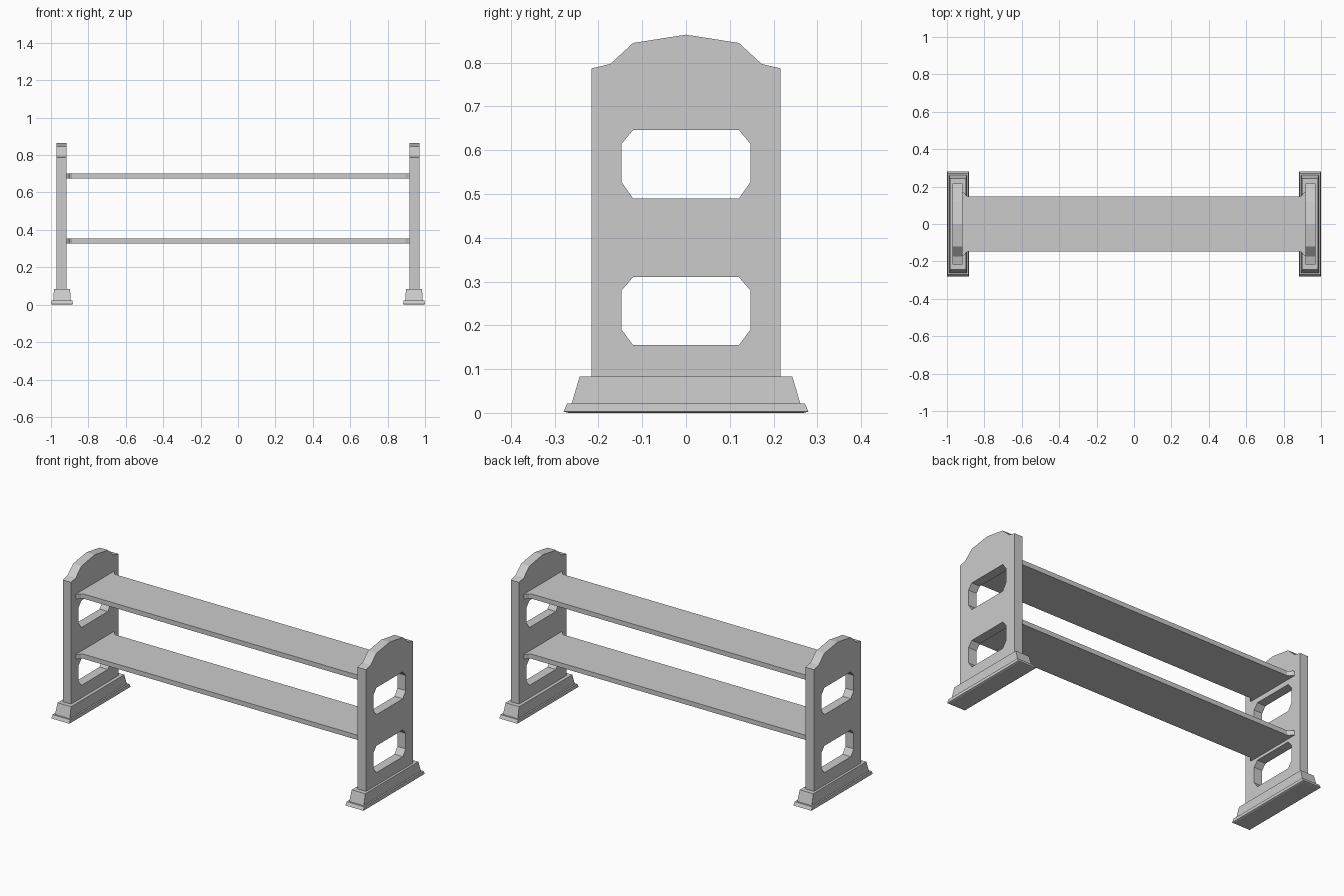
import bpy, bmesh
from mathutils import Vector

if "Cube" in bpy.data.objects:
    bpy.data.objects.remove(bpy.data.objects["Cube"])


def finish(bm, name, mirror=False):
    bmesh.ops.recalc_face_normals(bm, faces=bm.faces)
    mesh = bpy.data.meshes.new(name)
    bm.to_mesh(mesh)
    bm.free()
    ob = bpy.data.objects.new(name, mesh)
    bpy.context.collection.objects.link(ob)
    if mirror:
        mod = ob.modifiers.new("mirror", 'MIRROR')
        mod.use_axis = (True, False, False)
        mod.use_mirror_merge = False
    return ob


def plate(name, loops, thickness, mirror=False):
    """Flat outline (with optional holes) given thickness along a vector."""
    bm = bmesh.new()
    for pts in loops:
        vs = [bm.verts.new(p) for p in pts]
        for a, b in zip(vs, vs[1:] + vs[:1]):
            bm.edges.new((a, b))
    bmesh.ops.triangle_fill(bm, edges=bm.edges[:], use_beauty=True)
    ext = bmesh.ops.extrude_face_region(bm, geom=bm.faces[:], use_keep_orig=True)
    moved = [g for g in ext["geom"] if isinstance(g, bmesh.types.BMVert)]
    bmesh.ops.translate(bm, verts=moved, vec=Vector(thickness))
    return finish(bm, name, mirror)


# End panels: stepped crest and two chamfered openings
X_IN, X_OUT = 0.917, 0.970
right = [(0.216, 0.075), (0.216, 0.787), (0.173, 0.797), (0.121, 0.845)]
profile = right + [(0, 0.864)] + [(-y, z) for y, z in reversed(right)]


def opening(z0, z1, cut_low, cut_high):
    half = [(0.121, z0), (0.147, z0 + cut_low), (0.147, z1 - cut_high), (0.121, z1)]
    return half + [(-y, z) for y, z in reversed(half)]


outlines = [profile, opening(0.155, 0.310, 0.035, 0.030), opening(0.490, 0.646, 0.037, 0.031)]
plate("end_panel", [[(X_IN, y, z) for y, z in o] for o in outlines],
      (X_OUT - X_IN, 0, 0), mirror=True)

# Stepped plinth feet: rings of (half width, half length, height)
rings = [(0.051, 0.268, 0.0), (0.058, 0.280, 0.003), (0.056, 0.271, 0.022),
         (0.047, 0.261, 0.022), (0.043, 0.243, 0.083)]
bm = bmesh.new()
prev = None
for w, l, z in rings:
    ring = [bm.verts.new((0.941 + sx * w, sy * l, z))
            for sx, sy in ((-1, -1), (1, -1), (1, 1), (-1, 1))]
    if prev:
        for i in range(4):
            j = (i + 1) % 4
            bm.faces.new((prev[i], prev[j], ring[j], ring[i]))
    else:
        bm.faces.new(ring[::-1])
    prev = ring
bm.faces.new(prev)
finish(bm, "plinth_foot", mirror=True)

# Shelves with flared ends
corner = [(0.888, 0.147), (0.898, 0.153), (0.906, 0.166), (X_IN + 0.002, 0.174)]
end = corner + [(x, -y) for x, y in reversed(corner)]
plan = end + [(-x, -y) for x, y in end]
for name, z in (("lower_shelf", 0.327), ("upper_shelf", 0.675)):
    plate(name, [[(x, y, z) for x, y in plan]], (0, 0, 0.027))
